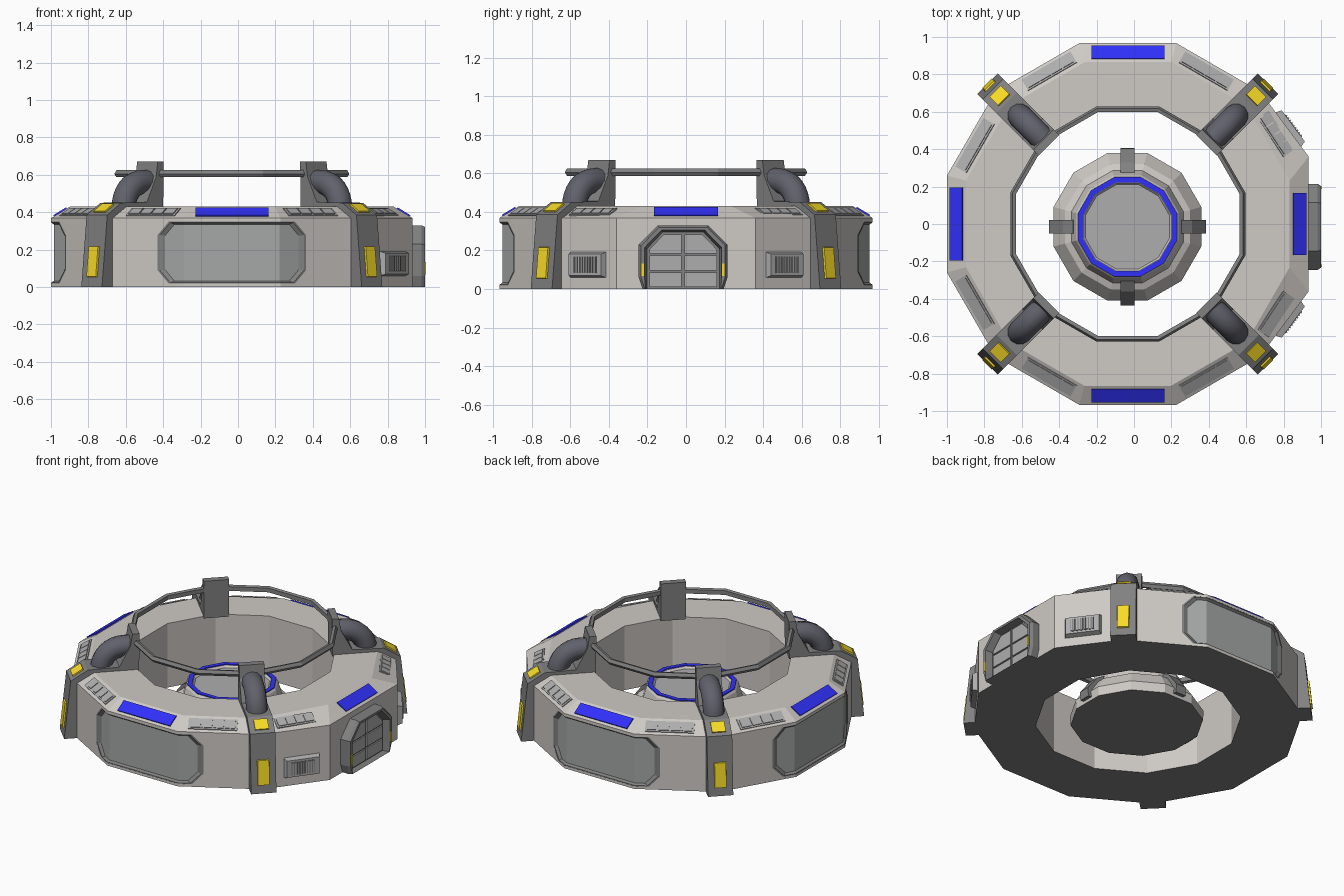
import bpy, bmesh
from math import sin, cos, tan, pi, radians, atan2
from mathutils import Matrix, Vector

if "Cube" in bpy.data.objects:
    bpy.data.objects.remove(bpy.data.objects["Cube"])

CX = -0.033          # ring axis sits left of the origin because the door sticks out
T15, T30 = tan(radians(15)), tan(radians(30))

def material(name, r, g, b):
    m = bpy.data.materials.new(name)
    m.diffuse_color = (r, g, b, 1)
    m.use_nodes = True
    m.node_tree.nodes["Principled BSDF"].inputs["Base Color"].default_value = m.diffuse_color
    return m

HULL = material("hull", .62, .59, .56)
DARK = material("dark_metal", .22, .22, .22)
GREY = material("grey_panel", .42, .42, .42)
GLASS = material("window_glass", .38, .39, .39)
BLUE = material("blue_light", .03, .03, .95)
YELLOW = material("yellow_light", .95, .72, .02)
HOSE = material("hose", .12, .12, .15)

def mesh(name, verts, faces, mat, angle=0, at=(CX, 0, 0)):
    """Mesh in a local frame (x radial, y tangent), turned about the ring axis."""
    me = bpy.data.meshes.new(name)
    me.from_pydata([tuple(v) for v in verts], [], faces)
    bm = bmesh.new()
    bm.from_mesh(me)
    bmesh.ops.recalc_face_normals(bm, faces=bm.faces)
    bm.to_mesh(me)
    bm.free()
    me.materials.append(mat)
    ob = bpy.data.objects.new(name, me)
    bpy.context.collection.objects.link(ob)
    ob.location = at
    ob.rotation_euler = (0, 0, radians(angle))
    return ob

def loft(name, rings, mat, angle=0, caps=True, loop=False, at=(CX, 0, 0)):
    n, m = len(rings[0]), len(rings)
    verts = [v for r in rings for v in r]
    faces = [(i*n + j, i*n + (j+1) % n, (i+1) % m*n + (j+1) % n, (i+1) % m*n + j)
             for i in range(m if loop else m-1) for j in range(n)]
    if caps and not loop:
        faces += [tuple(range(n)), tuple(range((m-1)*n, m*n))]
    return mesh(name, verts, faces, mat, angle, at)

def ngon(a, z):
    """Twelve-sided ring of apothem a with flats on the axes."""
    r = a / cos(pi/12)
    return [Vector((r*cos(pi/12 + i*pi/6), r*sin(pi/12 + i*pi/6), z)) for i in range(12)]

def block(name, c, size, mat, angle=0, tilt=0, taper=0):
    """Box whose local +x face may be tapered, tilted about the tangent axis."""
    R = Matrix.Rotation(tilt, 3, 'Y')
    rings = []
    for sx in (-.5, .5):
        k = taper if sx > 0 else 0
        rings.append([R @ Vector((sx*size[0], y*(size[1]/2 - k), z*(size[2]/2 - k))) + Vector(c)
                      for y, z in ((-1, -1), (1, -1), (1, 1), (-1, 1))])
    return loft(name, rings, mat, angle)

def extrude_rz(name, prof, half, mat, angle, at=(CX, 0, 0)):
    return loft(name, [[(r, s*half, z) for r, z in prof] for s in (-1, 1)], mat, angle, at=at)

# main ring, with the wall widened on the door side
prof = [(.605, 0), (.967, 0), (.967, .368), (.865, .43), (.605, .43)]
rings = [ngon(a, z) for a, z in prof]
for r in rings[1:3]:
    r[0].y, r[11].y = .36, -.36
ring = loft("ring_hull", rings, HULL, loop=True)
ring.data.materials.append(DARK)
for p in ring.data.polygons:
    if p.center.z < .001:
        p.material_index = 1

# wraparound windows: recess, sloped frame and glass
def outline(U, z0, z1, c, d):
    a = .967 + d
    k = a*T15
    half = [(k, z1), (U-c, z1), (U, z1-c*1.2), (U, z0+c*1.2), (U-c, z0), (k, z0)]
    pts = half + [(-y, z) for y, z in reversed(half)]
    return [(a - max(0, abs(y)-k)*T30, y, z) for y, z in pts]

GLASS_FACES = [(0, 1, 2, 3, 4, 5), (0, 5, 6, 11), (6, 7, 8, 9, 10, 11)]
for ang, side in ((-90, "front"), (180, "left"), (90, "back")):
    o, b = outline(.397, .018, .35, .06, .03), outline(.397, .018, .35, .06, -.03)
    faces = [(i, (i+1) % 12, 12+(i+1) % 12, 12+i) for i in range(12)]
    faces += GLASS_FACES + [tuple(12+i for i in f) for f in GLASS_FACES]
    cut = mesh(side + "_window_cutter", o+b, faces, DARK, ang)
    cut.hide_render = True
    cut.hide_set(True)
    cut.display_type = 'WIRE'
    mod = ring.modifiers.new(side + "_window", 'BOOLEAN')
    mod.operation, mod.object, mod.solver = 'DIFFERENCE', cut, 'EXACT'
    loft(side + "_window_frame", [outline(.397, .018, .35, .06, -.03), outline(.397, .018, .35, .06, -.001),
         outline(.385, .023, .345, .056, -.001), outline(.357, .033, .335, .05, -.015)], DARK, ang, caps=False)
    mesh(side + "_window_glass", outline(.357, .033, .335, .05, -.015), GLASS_FACES, GLASS, ang)

# light strips and grille panels on the sloped rim
TILT = atan2(.062, .102)
for i in range(4):
    L = .33 if i == 0 else .39
    block("rim_blue_light", (.917, 0, .4), (.08, L, .012), BLUE, i*90, TILT)
    for s in (-1, 1):
        door_side = (i == 0)
        ang = i*90 + s*(33.5 if door_side else 30)
        r, t = (.926, -s*.035) if door_side else (.917, -s*.045)
        tilt = .47 if door_side else TILT
        L = .25 if door_side else .3
        block("rim_grille_frame", (r, t, .4), (.078, L, .008), GREY, ang, tilt)
        for k in range(4):
            block("rim_grille_panel", (r, t + (k-1.5)*L*.235, .4), (.058, L*.21, .018), GREY, ang, tilt)

# corner clamps with posts, lights and hoses
clamp = [(1.06, 0), (1.02, .385), (.915, .45), (.72, .455), (.65, .59), (.638, .67),
         (.595, .67), (.597, .42), (.9, .4), (.9, 0)]
for ang in (45, 135, 225, 315):
    extrude_rz("corner_clamp", clamp, .078, DARK, ang)
    block("clamp_side_light", (1.045, 0, .135), (.022, .08, .17), YELLOW, ang, -.103, .005)
    block("clamp_top_light", (.967, 0, .419), (.075, .085, .016), YELLOW, ang, atan2(.065, .105))
    path = [(.625, .56, 0)] + [(.68 + .14*sin(a), .42 + .14*cos(a), a)
                               for a in (k*pi/16 for k in range(9))] + [(.82, .40, pi/2)]
    loft("hose", [[(r + .066*cos(q)*sin(a), .066*sin(q), z + .066*cos(q)*cos(a))
                   for q in (k*pi/6 for k in range(12))] for r, z, a in path], HOSE, ang)
for ob in bpy.data.objects:
    if ob.name.startswith("hose"):
        for p in ob.data.polygons:
            p.use_smooth = len(p.vertices) == 4

# upper rail
loft("upper_rail", [ngon(a, z) for a, z in ((.598, .592), (.617, .587), (.628, .605), (.617, .625), (.598, .62))],
     DARK, loop=True)

# door on the +x side
def arch(w, tw, top, sh, x, foot):
    h = [(w-foot, 0), (w, .06), (w, sh), (tw, top)]
    return [(x, y, z) for y, z in h] + [(x, -y, z) for y, z in reversed(h)]

D = (CX, -.015, 0)
loft("door_frame", [arch(.23, .13, .33, .23, .92, .02), arch(.23, .13, .33, .23, 1.015, .02),
     arch(.218, .125, .32, .225, 1.033, .02), arch(.2, .112, .305, .215, 1.033, .005),
     arch(.188, .106, .295, .208, .985, 0)], DARK, caps=False, at=D)
a = arch(.188, .106, .295, .208, .986, 0)
mesh("door_leaf", a, [tuple(range(8))], DARK, at=D)
for s in (-1, 1):
    for nm, pts in (("lower", [(.008, .01), (.175, .01), (.175, .085), (.008, .085)]),
                    ("middle", [(.008, .095), (.175, .095), (.175, .175), (.008, .175)]),
                    ("upper", [(.008, .185), (.175, .185), (.175, .205), (.1, .283), (.008, .283)])):
        loft("door_panel_" + nm, [[(x, s*y, z) for y, z in pts] for x in (.98, .995)], GREY, at=D)
    block("door_light", (1.026, s*.208 - .015, .1), (.022, .014, .065), YELLOW)

# wall vents beside the door
for s in (-1, 1):
    ang, t = s*36.7, -s*.108
    block("wall_vent_frame", (1.0, t, .125), (.045, .236, .14), GREY, ang, 0, .014)
    block("wall_vent_recess", (1.012, t, .125), (.025, .15, .085), DARK, ang)
    for k in range(9):
        block("wall_vent_slat", (1.02, t + (k-4)*.0165, .125), (.02, .008, .08), GREY, ang)

# central core with clips and a glowing rim
K = (-.035, -.015, 0)
core = loft("core_body", [ngon(a, z) for a, z in ((.39, 0), (.395, .06), (.335, .15), (.3, .165),
            (.275, .255), (.265, .268), (.235, .268), (.225, .255))], HULL, at=K)
core.data.materials.append(DARK)
core.data.materials.append(GREY)
for p in core.data.polygons:
    if len(p.vertices) == 12:
        p.material_index = 1 if p.center.z < .1 else 2
loft("core_blue_light", [ngon(a, z) for a, z in ((.237, .26), (.237, .274), (.265, .274), (.265, .26))],
     BLUE, loop=True, at=K)
clip = [(.415, .02), (.42, .075), (.345, .172), (.29, .205), (.28, .15), (.34, .02)]
for i in range(4):
    extrude_rz("core_clip", clip, .037, DARK, i*90, at=K)
